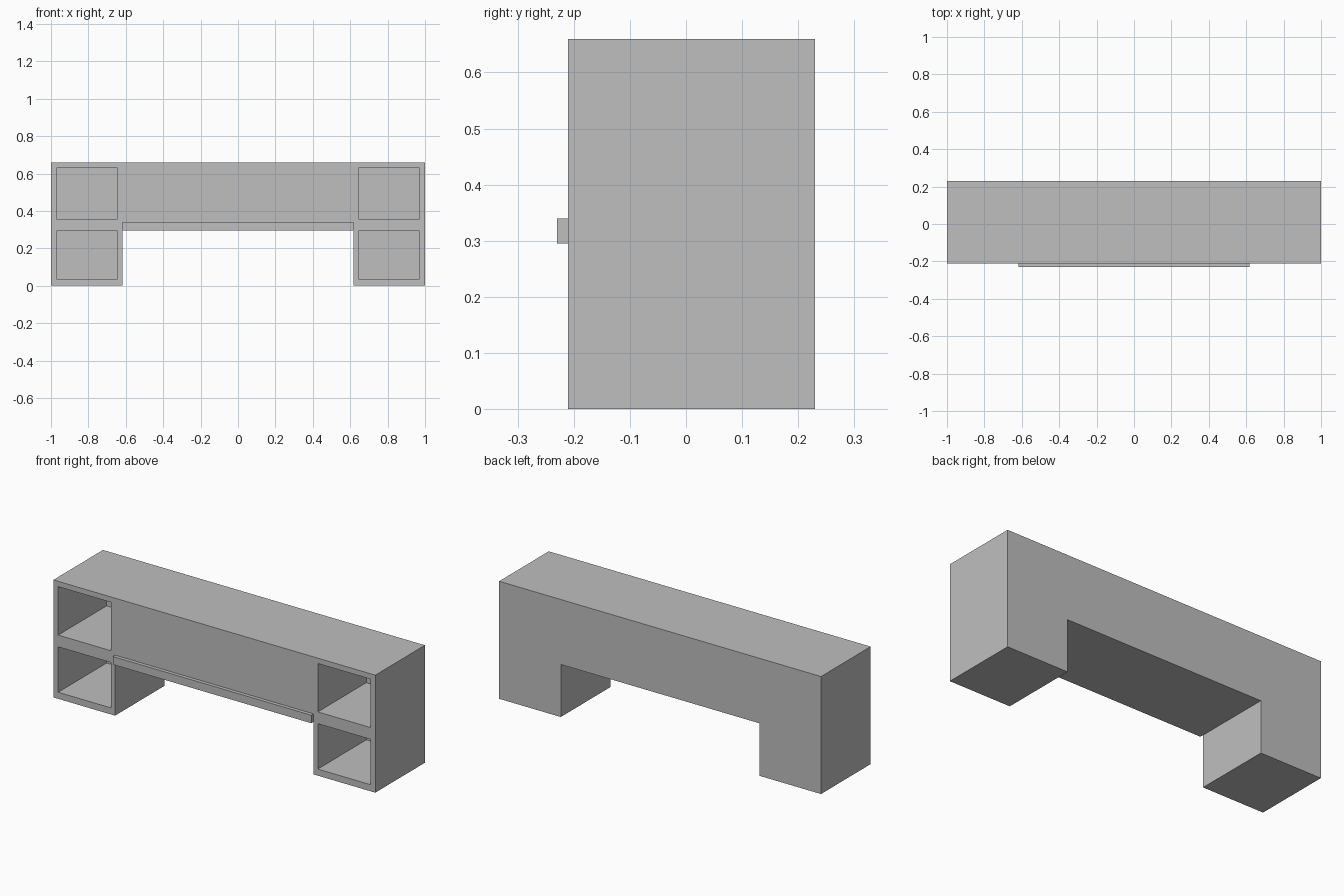
import bpy
import bmesh

cube = bpy.data.objects.get("Cube")
if cube:
    bpy.data.objects.remove(cube, do_unlink=True)

# Overall sizes
HALF, HEIGHT, LEG_X, ARCH_Z = 1.0, 0.66, 0.617, 0.295
FRONT, BACK, SHELF_BACK = -0.21, 0.23, 0.22

grey = bpy.data.materials.new("plain_grey")
grey.use_nodes = True
colour = (0.52, 0.52, 0.52, 1)
grey.diffuse_color = colour
grey.node_tree.nodes["Principled BSDF"].inputs["Base Color"].default_value = colour


def make_object(name, bm):
    bmesh.ops.recalc_face_normals(bm, faces=bm.faces[:])
    mesh = bpy.data.meshes.new(name)
    bm.to_mesh(mesh)
    bm.free()
    mesh.materials.append(grey)
    obj = bpy.data.objects.new(name, mesh)
    bpy.context.collection.objects.link(obj)
    return obj


def add_box(bm, low, high):
    verts = bmesh.ops.create_cube(bm, size=1)["verts"]
    for v in verts:
        v.co = [a + (b - a) * (c + 0.5) for a, b, c in zip(low, high, v.co)]


# Cabinet body: bridge-shaped profile extruded from front to back
right_half = [(HALF, HEIGHT), (HALF, 0), (LEG_X, 0), (LEG_X, ARCH_Z)]
profile = right_half + [(-x, z) for x, z in reversed(right_half)]
bm = bmesh.new()
face = bm.faces.new([bm.verts.new((x, FRONT, z)) for x, z in profile])
moved = bmesh.ops.extrude_face_region(bm, geom=[face], use_keep_orig=True)["geom"]
bmesh.ops.translate(bm, vec=(0, BACK - FRONT, 0),
                    verts=[g for g in moved if isinstance(g, bmesh.types.BMVert)])
body = make_object("cabinet_body", bm)

# Open cubbies: two stacked in each end column, closed at the back
bm = bmesh.new()
for x0, x1 in ((-0.97, -0.643), (0.643, 0.97)):
    for z0, z1 in ((0.037, 0.292), (0.358, 0.63)):
        add_box(bm, (x0, FRONT - 0.1, z0), (x1, SHELF_BACK, z1))
cutter = make_object("cubby_cutter", bm)
cutter.hide_render = True

cut = body.modifiers.new("cubbies", "BOOLEAN")
cut.operation = "DIFFERENCE"
cut.solver = "EXACT"
cut.object = cutter
bpy.context.view_layer.objects.active = body
bpy.ops.object.modifier_apply(modifier=cut.name)
bpy.data.objects.remove(cutter, do_unlink=True)

# Rail along the lower edge of the middle panel
bm = bmesh.new()
add_box(bm, (-LEG_X, -BACK, ARCH_Z), (LEG_X, FRONT, 0.34))
make_object("front_rail", bm)
